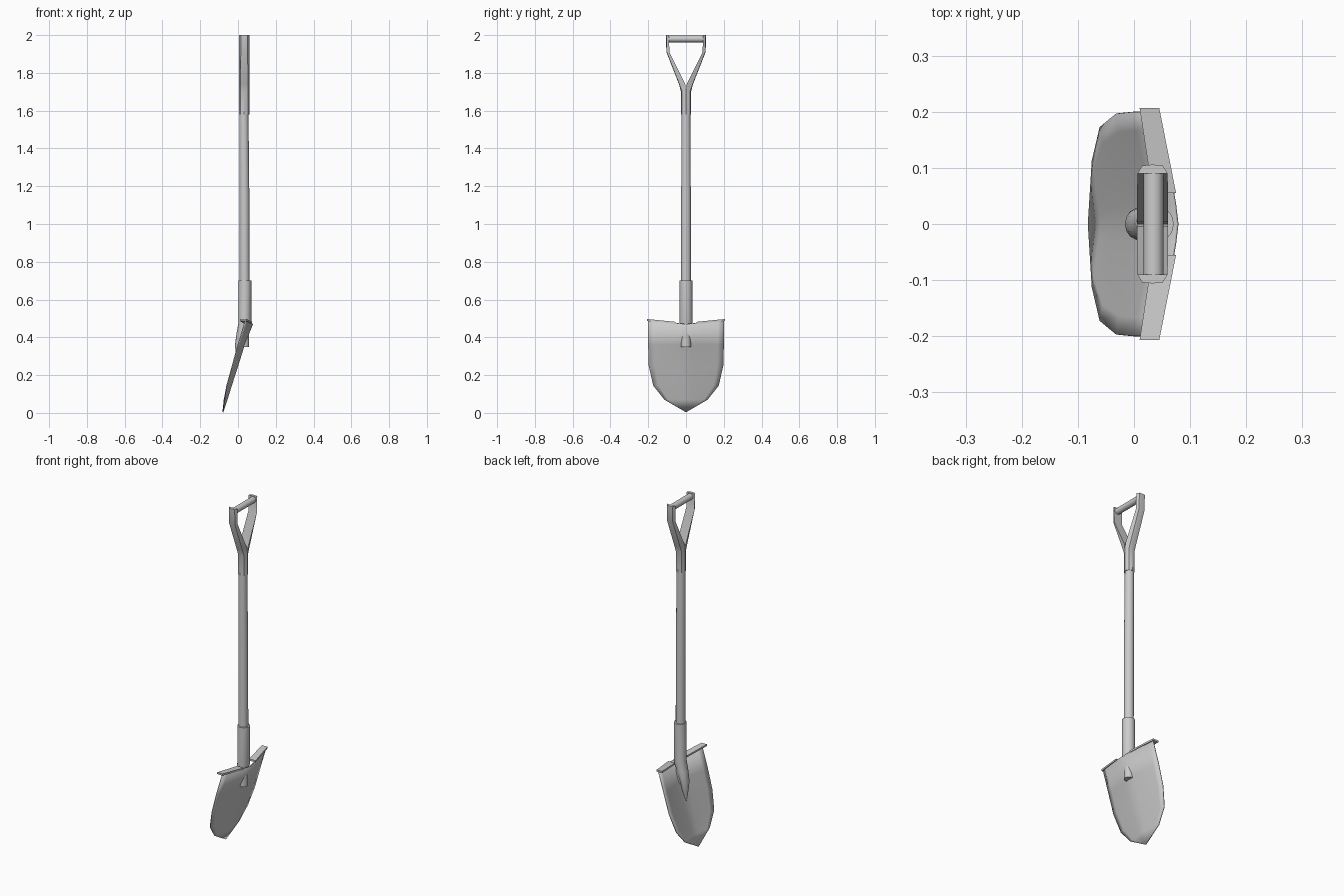
import bpy, bmesh
from math import cos, sin, tau, radians

if "Cube" in bpy.data.objects:
    bpy.data.objects.remove(bpy.data.objects["Cube"])

GREY = (0.6, 0.6, 0.6, 1)
steel = bpy.data.materials.new("plain grey")
steel.use_nodes = True
steel.diffuse_color = GREY
steel.node_tree.nodes["Principled BSDF"].inputs["Base Color"].default_value = GREY


def finish(name, bm, angle=35):
    """Turn a bmesh into a shaded, coloured object."""
    bmesh.ops.remove_doubles(bm, verts=bm.verts, dist=0.0005)
    bmesh.ops.recalc_face_normals(bm, faces=bm.faces)
    mesh = bpy.data.meshes.new(name)
    bm.to_mesh(mesh)
    bm.free()
    ob = bpy.data.objects.new(name, mesh)
    bpy.context.collection.objects.link(ob)
    mesh.materials.append(steel)
    bpy.ops.object.select_all(action="DESELECT")
    ob.select_set(True)
    bpy.context.view_layer.objects.active = ob
    bpy.ops.object.shade_smooth_by_angle(angle=radians(angle))
    return ob


def loft(name, rings):
    """Skin closed rings of equal length and cap both ends."""
    bm = bmesh.new()
    rows = [[bm.verts.new(p) for p in ring] for ring in rings]
    n = len(rows[0])
    for a, b in zip(rows, rows[1:]):
        for i in range(n):
            j = (i + 1) % n
            bm.faces.new((a[i], a[j], b[j], b[i]))
    bm.faces.new(rows[0])
    bm.faces.new(rows[-1])
    return finish(name, bm)


def oval(x, z, rx, ry, sides=14):
    return [(x + rx * cos(tau * i / sides), ry * sin(tau * i / sides), z)
            for i in range(sides)]


# Shaft, its lower end poking out through the blade
loft("shaft", [oval(0.033, 0.35, 0.026, 0.026), oval(0.035, 0.7, 0.026, 0.026),
               oval(0.034, 1.15, 0.026, 0.026), oval(0.031, 1.62, 0.024, 0.024)])

# Socket that tapers into the concave side of the blade
loft("socket", [oval(-0.002, 0.25, 0.003, 0.003), oval(0.004, 0.31, 0.016, 0.018),
                oval(0.007, 0.36, 0.023, 0.028), oval(0.022, 0.42, 0.030, 0.033),
                oval(0.037, 0.48, 0.034, 0.034), oval(0.037, 0.7, 0.034, 0.034)])

# Bowed blade: height, half width, centre x, bow depth for each row
ROWS = [(0.004, 0.0, -0.080, 0.0), (0.07, 0.113, -0.058, 0.015),
        (0.145, 0.173, -0.035, 0.024), (0.25, 0.197, -0.001, 0.029),
        (0.36, 0.2, 0.033, 0.033), (0.47, 0.2, 0.077, 0.038)]
COLS = 12
bm = bmesh.new()
grid = []
for z, half, x, bow in ROWS:
    row = []
    for c in range(COLS + 1):
        u = 2 * c / COLS - 1
        rise = 0.02 * abs(u) if z > 0.4 else 0
        row.append(bm.verts.new((x - bow * abs(u) ** 1.25, half * u, z + rise)))
    grid.append(row)
for a, b in zip(grid, grid[1:]):
    for c in range(COLS):
        bm.faces.new((a[c], a[c + 1], b[c + 1], b[c]))
blade = finish("blade", bm)
thick = blade.modifiers.new("thickness", "SOLIDIFY")
thick.thickness = 0.005
thick.offset = 0

for side, label in ((1, "back"), (-1, "front")):
    # Foot rest along the top edge of the blade
    loft(label + "_foot_rest",
         [[(x0, side * y, z), (x1, side * y, z),
           (x1, side * y, z + 0.01), (x0, side * y, z + 0.01)]
          for y, x0, x1, z in ((0.055, 0.033, 0.075, 0.472),
                               (0.207, 0.010, 0.045, 0.487))])
    # Half collar that spreads into one arm of the handle
    arm = []
    for z, inner, outer, w in ((1.58, 0, 0.027, 0.028), (1.70, 0, 0.027, 0.028),
                               (1.74, 0.004, 0.037, 0.028), (1.91, 0.088, 0.104, 0.027),
                               (2.0, 0.090, 0.106, 0.027)):
        shoulder = outer - (0.007 if z < 1.72 else 0.002)
        arm.append([(0.033 + k * w, side * y, z) for k, y in
                    ((-1, inner), (-0.68, shoulder), (0, outer),
                     (0.68, shoulder), (1, inner))])
    loft(label + "_handle_arm", arm)

# Cross grip between the arms
loft("grip", [[(x, y, z + 1.98) for x, z in
               ((0.035 + 0.018 * cos(tau * i / 12), 0.018 * sin(tau * i / 12))
                for i in range(12))] for y in (-0.095, 0.095)])
